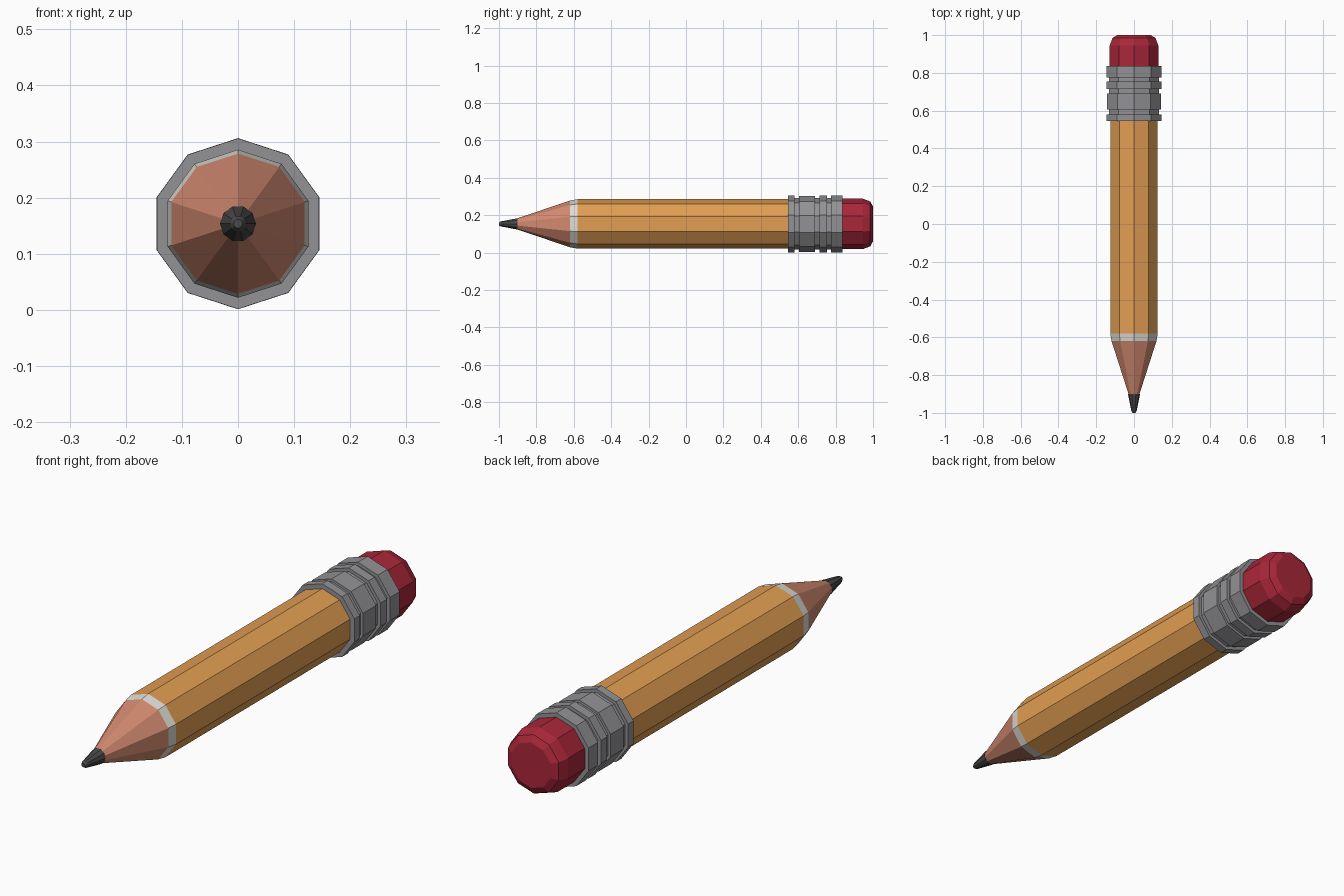
import bpy
import bmesh
import math

SIDES = 10
AXIS_Z = 0.1535

cube = bpy.data.objects.get("Cube")
if cube:
    bpy.data.objects.remove(cube, do_unlink=True)


def material(name, rgb):
    mat = bpy.data.materials.new(name)
    mat.use_nodes = True
    color = (*rgb, 1.0)
    mat.diffuse_color = color
    bsdf = mat.node_tree.nodes["Principled BSDF"]
    bsdf.inputs["Base Color"].default_value = color
    bsdf.inputs["Roughness"].default_value = 0.7
    return mat


def lathe(name, profile, mat, turn=0.0):
    """Faceted solid along y from (y, radius) pairs, capped at both ends."""
    bm = bmesh.new()
    rings = []
    for y, r in profile:
        ring = []
        for i in range(SIDES):
            a = turn + math.tau * i / SIDES
            ring.append(bm.verts.new((r * math.sin(a), y, AXIS_Z + r * math.cos(a))))
        rings.append(ring)
    for a, b in zip(rings, rings[1:]):
        for i in range(SIDES):
            j = (i + 1) % SIDES
            bm.faces.new((a[i], a[j], b[j], b[i]))
    bm.faces.new(rings[0])
    bm.faces.new(rings[-1])
    bmesh.ops.recalc_face_normals(bm, faces=bm.faces)
    mesh = bpy.data.meshes.new(name)
    bm.to_mesh(mesh)
    bm.free()
    mesh.materials.append(mat)
    obj = bpy.data.objects.new(name, mesh)
    bpy.context.collection.objects.link(obj)
    return obj


graphite = material("graphite", (0.07, 0.066, 0.066))
wood = material("bare wood", (0.64, 0.25, 0.16))
white = material("white paint", (0.74, 0.72, 0.67))
yellow = material("yellow paint", (0.76, 0.34, 0.085))
metal = material("grey metal", (0.29, 0.29, 0.305))
rubber = material("red rubber", (0.40, 0.02, 0.042))

# Writing end
lead = [(-1.0, 0.008), (-0.99, 0.014), (-0.9, 0.032)]
lathe("lead_tip", lead, graphite, math.pi / SIDES)
lathe("sharpened_wood", [(-0.91, 0.027), (-0.62, 0.125)], wood)
lathe("white_band", [(-0.62, 0.125), (-0.58, 0.132)], white)

# Painted shaft
lathe("shaft", [(-0.58, 0.132), (0.56, 0.132)], yellow)

# Metal sleeve: raised bands (start, end, radius) separated by grooves
GROOVE = 0.138
bands = [(0.545, 0.58, 0.152), (0.605, 0.69, 0.149),
         (0.715, 0.755, 0.152), (0.775, 0.837, 0.1525)]
sleeve = []
for start, end, radius in bands:
    sleeve += [(start, GROOVE), (start, radius), (end, radius), (end, GROOVE)]
lathe("metal_sleeve", sleeve, metal)

# Eraser with rounded end
lathe("eraser", [(0.82, 0.135), (0.945, 0.135), (0.985, 0.12), (1.0, 0.093)], rubber)
